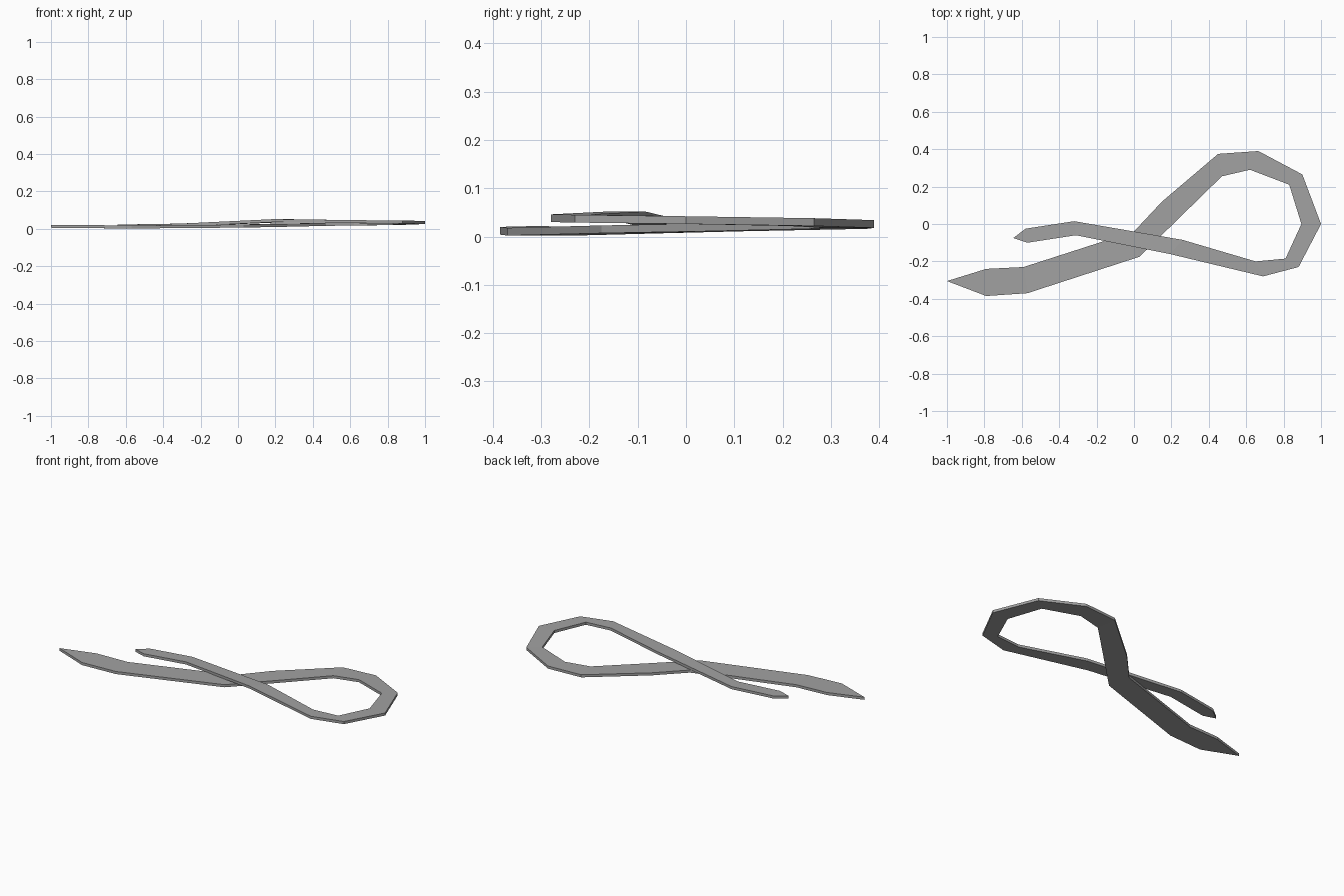
import bpy
import bmesh

THICKNESS = 0.016

# Remove the default cube only
default_cube = bpy.data.objects.get("Cube")
if default_cube:
    bpy.data.objects.remove(default_cube, do_unlink=True)

# Plain grey material
grey = bpy.data.materials.new("plain grey")
grey.use_nodes = True
colour = (0.36, 0.36, 0.36, 1)
grey.diffuse_color = colour
grey.node_tree.nodes["Principled BSDF"].inputs["Base Color"].default_value = colour

# Stations along the ribbon: outer edge, inner edge, underside height
start_tip = (-1, -0.305)
end_tip = (-0.645, -0.075)
stations = [
    (start_tip, start_tip, 0.006),
    ((-0.79, -0.24), (-0.79, -0.385), 0.004),
    ((-0.59, -0.23), (-0.57, -0.37), 0.002),
    ((0, -0.04), (0.03, -0.175), 0.007),
    ((0.15, 0.12), (0.25, 0.04), 0.011),
    ((0.45, 0.375), (0.47, 0.255), 0.016),
    ((0.665, 0.39), (0.62, 0.29), 0.018),
    ((0.9, 0.265), (0.83, 0.21), 0.022),
    ((1, 0), (0.895, 0), 0.026),
    ((0.88, -0.23), (0.81, -0.185), 0.029),
    ((0.69, -0.28), (0.65, -0.2), 0.03),
    ((0.19, -0.16), (0.26, -0.085), 0.036),
    ((-0.31, -0.06), (-0.32, 0.015), 0.012),
    ((-0.57, -0.1), (-0.58, -0.025), 0.008),
    (end_tip, end_tip, 0.007),
]


def cross_section(bm, outer, inner, base):
    """Corners of the ribbon at one station, in order around its section."""
    top = base + THICKNESS
    if outer == inner:
        low = bm.verts.new((*outer, base))
        high = bm.verts.new((*outer, top))
        return [low, low, high, high]
    corners = [(outer, base), (inner, base), (inner, top), (outer, top)]
    return [bm.verts.new((*point, height)) for point, height in corners]


def build_ribbon(name):
    """Join neighbouring sections with flat faces; tips close to an edge."""
    bm = bmesh.new()
    sections = [cross_section(bm, *station) for station in stations]
    for first, second in zip(sections, sections[1:]):
        for side in range(len(first)):
            following = (side + 1) % len(first)
            loop = [first[side], first[following], second[following], second[side]]
            corners = list(dict.fromkeys(loop))
            if len(corners) > 2:
                bm.faces.new(corners)
    bmesh.ops.recalc_face_normals(bm, faces=bm.faces)
    mesh = bpy.data.meshes.new(name)
    bm.to_mesh(mesh)
    bm.free()
    mesh.materials.append(grey)
    ribbon = bpy.data.objects.new(name, mesh)
    bpy.context.collection.objects.link(ribbon)
    return ribbon


# Looped ribbon crossing over itself
build_ribbon("looped_ribbon")
